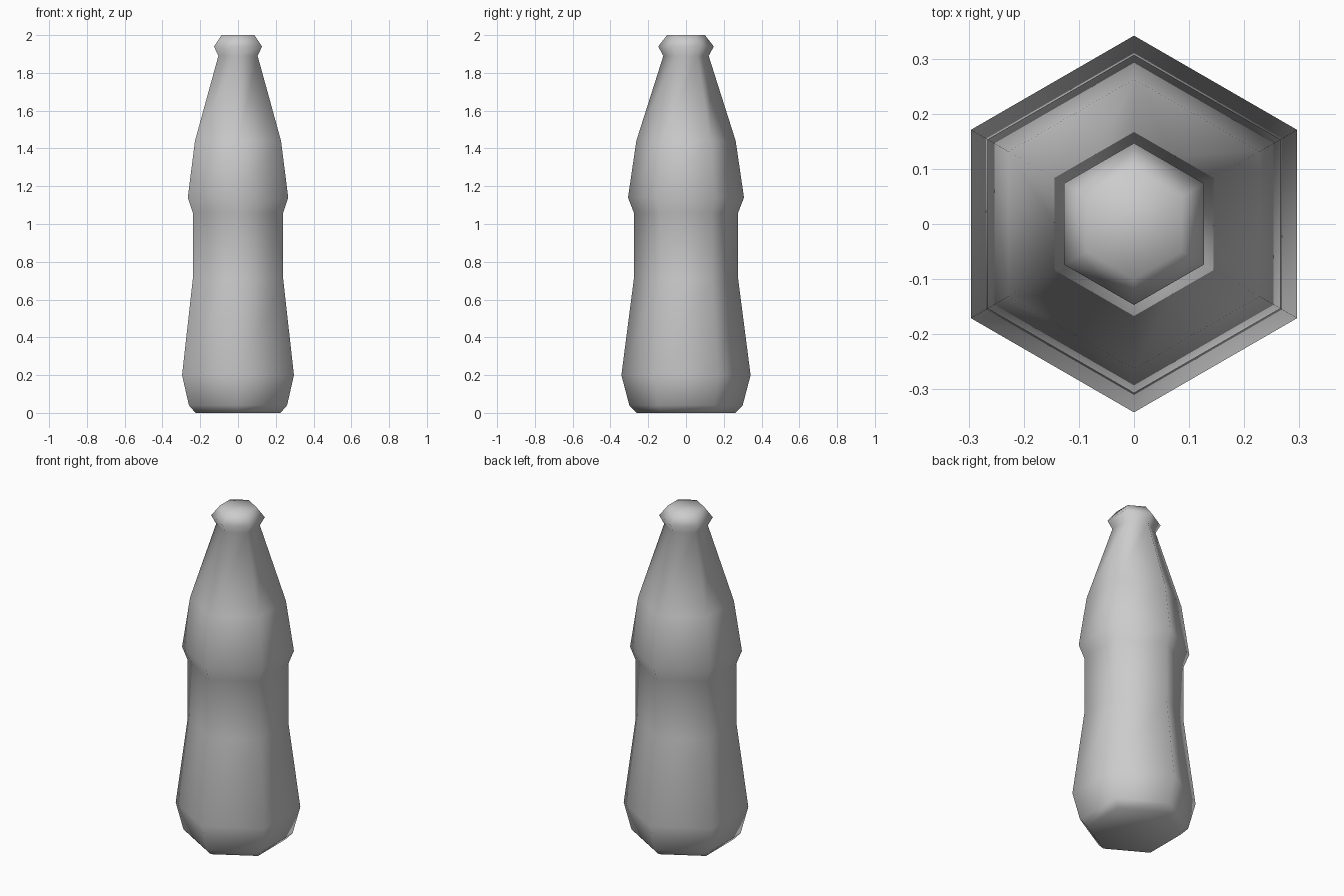
import bpy, bmesh
from math import sin, cos, pi

if "Cube" in bpy.data.objects:
    bpy.data.objects.remove(bpy.data.objects["Cube"])

SIDES = 6
# Bottle profile: (corner radius, height)
PROFILE = [(0.26, 0.0), (0.30, 0.04), (0.342, 0.20), (0.276, 0.71),
           (0.276, 1.06), (0.307, 1.14), (0.263, 1.44), (0.12, 1.89),
           (0.147, 1.94), (0.10, 2.0)]

# Six-sided lathe with corners on +y and -y
bm = bmesh.new()
rings = []
for r, z in PROFILE:
    rings.append([bm.verts.new((r * cos(pi / 2 + 2 * pi * i / SIDES),
                                r * sin(pi / 2 + 2 * pi * i / SIDES), z))
                  for i in range(SIDES)])
for low, high in zip(rings, rings[1:]):
    for i in range(SIDES):
        j = (i + 1) % SIDES
        bm.faces.new((low[i], low[j], high[j], high[i]))

# Base and mouth caps
bm.faces.new(rings[0][::-1])
bm.faces.new(rings[-1])
bmesh.ops.recalc_face_normals(bm, faces=bm.faces)
for f in bm.faces:
    f.smooth = True

mesh = bpy.data.meshes.new("bottle")
bm.to_mesh(mesh)
bm.free()
bottle = bpy.data.objects.new("bottle", mesh)
bpy.context.collection.objects.link(bottle)
